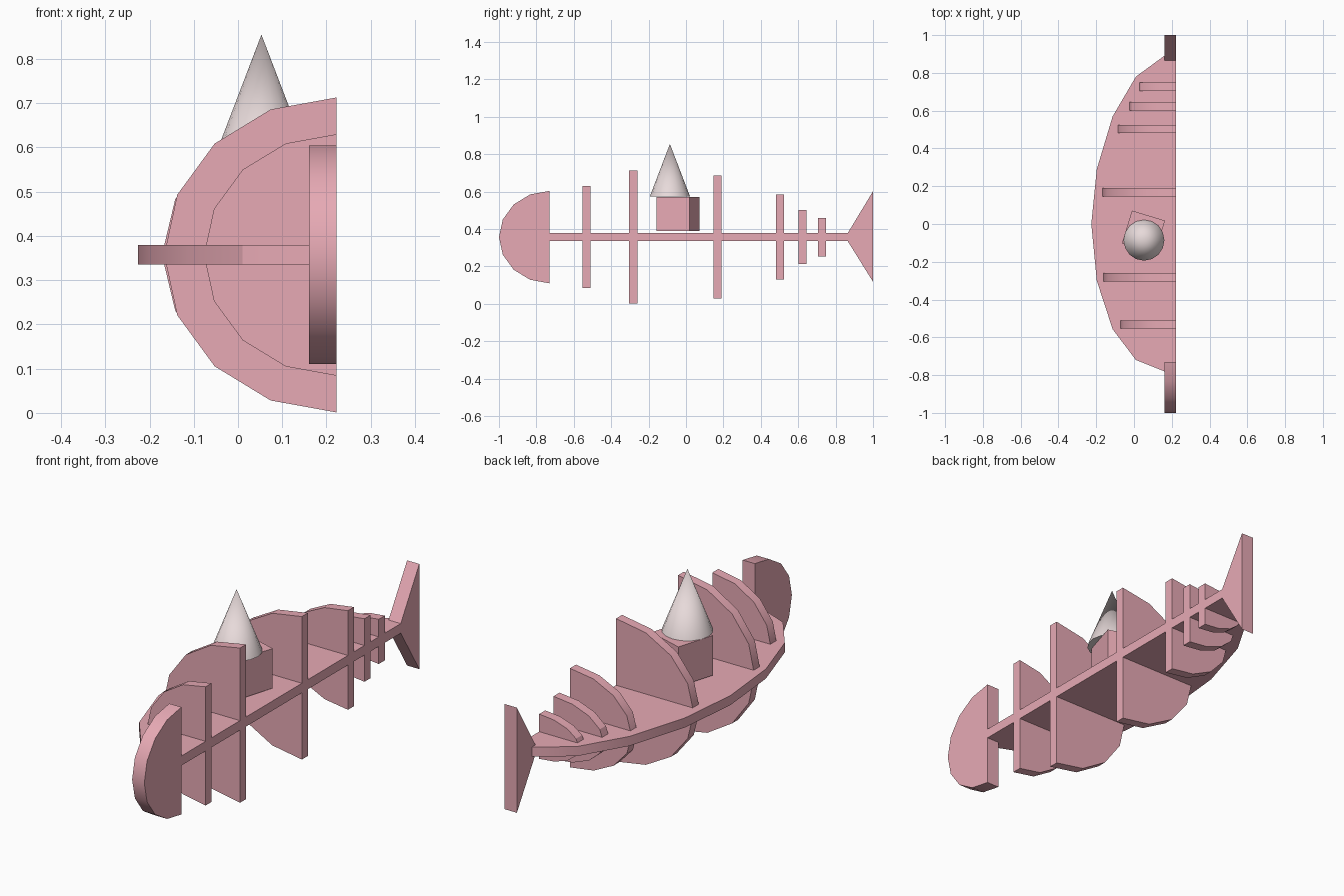
import bpy, bmesh, math
from mathutils import Vector

if "Cube" in bpy.data.objects:
    bpy.data.objects.remove(bpy.data.objects["Cube"])

XC, ZC = 0.223, 0.357   # flat cut side and spine height


def material(name, rgb):
    m = bpy.data.materials.new(name)
    m.diffuse_color = (*rgb, 1)
    m.use_nodes = True
    m.node_tree.nodes["Principled BSDF"].inputs["Base Color"].default_value = m.diffuse_color
    return m


PINK = material("pink", (0.8, 0.4, 0.46))
PALE = material("pale", (0.8, 0.7, 0.7))


def finish(ob, name, mat):
    ob.name = name
    ob.data.materials.append(mat)
    bpy.ops.object.select_all(action='DESELECT')
    ob.select_set(True)
    bpy.context.view_layer.objects.active = ob
    bpy.ops.object.shade_smooth_by_angle(angle=math.radians(30))


def plate(name, points, push):
    """Extrude a flat outline along a vector."""
    bm = bmesh.new()
    face = bm.faces.new([bm.verts.new(p) for p in points])
    new = bmesh.ops.extrude_face_region(bm, geom=[face], use_keep_orig=True)
    verts = [g for g in new["geom"] if isinstance(g, bmesh.types.BMVert)]
    bmesh.ops.translate(bm, verts=verts, vec=Vector(push))
    bmesh.ops.recalc_face_normals(bm, faces=bm.faces)
    me = bpy.data.meshes.new(name)
    bm.to_mesh(me)
    bm.free()
    ob = bpy.data.objects.new(name, me)
    bpy.context.collection.objects.link(ob)
    finish(ob, name, PINK)


def half_ellipse(depth, height):
    """Half of a 16-sided ellipse: (distance from flat side, z)."""
    return [(depth * math.sin(i * math.pi / 8), ZC + height * math.cos(i * math.pi / 8))
            for i in range(9)]


# Horizontal spine plate
spine = [(XC, -0.79), (0.16, -0.78), (0.01, -0.72), (-0.113, -0.557), (-0.197, -0.30),
         (-0.226, 0), (-0.197, 0.29), (-0.113, 0.57), (0.01, 0.78), (0.16, 0.89), (XC, 0.90)]
plate("spine", [(x, y, 0.335) for x, y in spine], (0, 0, 0.044))

# Ribs: start y, depth, half height
ribs = [(-0.554, 0.30, 0.273), (-0.304, 0.39, 0.356), (0.146, 0.395, 0.329),
        (0.481, 0.313, 0.228), (0.601, 0.255, 0.145), (0.705, 0.203, 0.103)]
for i, (y, depth, height) in enumerate(ribs):
    plate(f"rib_{i + 1}", [(XC - d, y, z) for d, z in half_ellipse(depth, height)], (0, 0.044, 0))

# Head and tail, upright plates on the flat side
plate("head", [(0.161, -0.73 - d, z) for d, z in half_ellipse(0.27, 0.247)], (XC - 0.161, 0, 0))
tail = [(0.865, 0.379), (1, 0.602), (1, 0.118), (0.865, 0.335)]
plate("tail", [(0.161, y, z) for y, z in tail], (XC - 0.161, 0, 0))

# Block resting above the spine
bpy.ops.mesh.primitive_cube_add(size=0.183, location=(0.05, -0.043, 0.481),
                                rotation=(0, 0, math.radians(-17)))
finish(bpy.context.object, "block", PINK)

# Cone on the block
bpy.ops.mesh.primitive_cone_add(vertices=16, radius1=0.108, radius2=0, depth=0.282,
                                location=(0.053, -0.086, 0.714))
finish(bpy.context.object, "cone", PALE)
